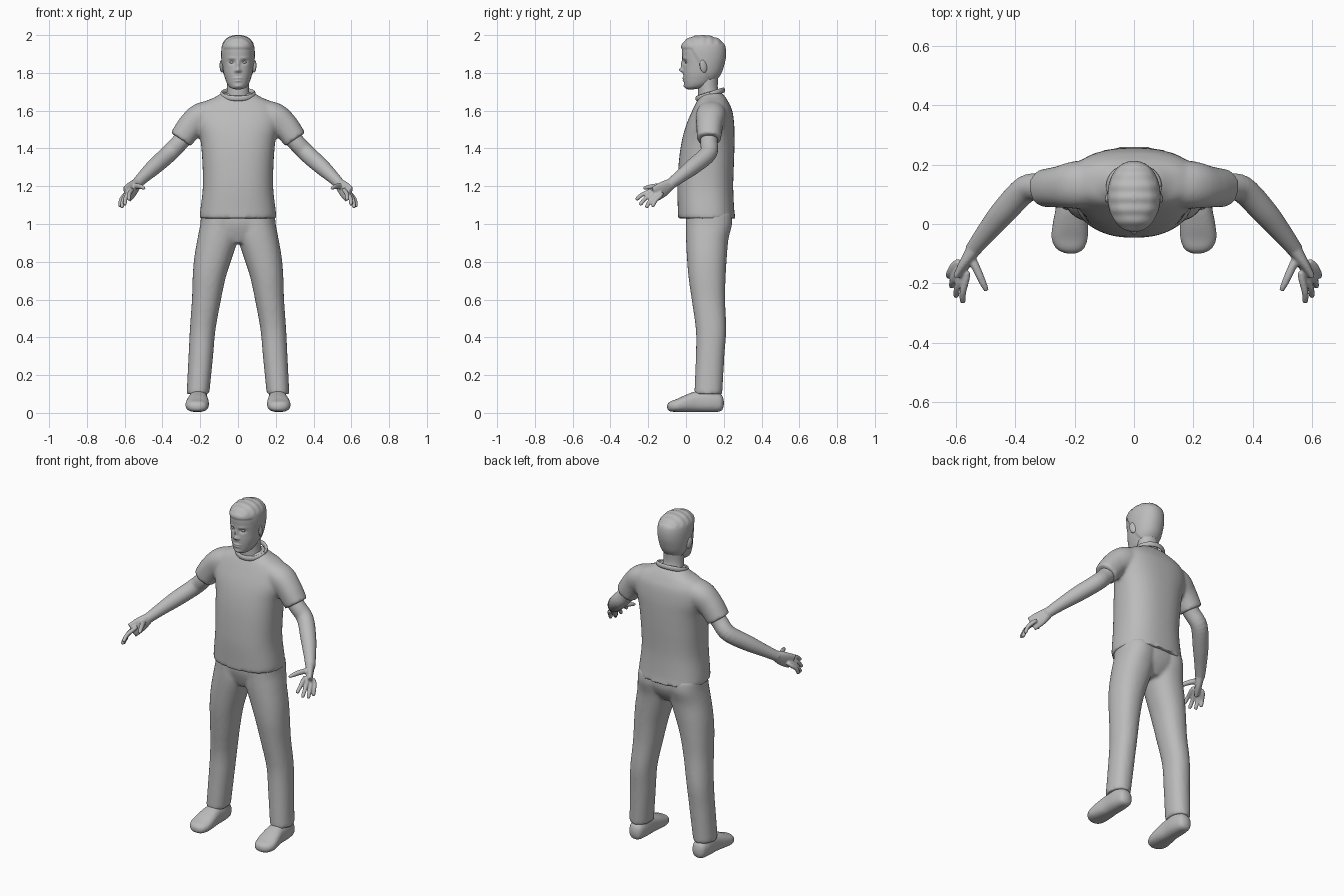
import bpy, bmesh, math
from mathutils import Vector

if "Cube" in bpy.data.objects:
    bpy.data.objects.remove(bpy.data.objects["Cube"])

X, Y, Z = Vector((1, 0, 0)), Vector((0, 1, 0)), Vector((0, 0, 1))
grey = bpy.data.materials.new("plain grey")
grey.use_nodes = True
grey.diffuse_color = (0.5, 0.5, 0.5, 1)
grey.node_tree.nodes["Principled BSDF"].inputs["Base Color"].default_value = (0.5, 0.5, 0.5, 1)


def smooth_rows(rows, steps):
    """Catmull-Rom interpolation between section rows."""
    out = []
    for i in range(len(rows) - 1):
        quad = [rows[max(i - 1, 0)], rows[i], rows[i + 1], rows[min(i + 2, len(rows) - 1)]]
        for k in range(steps):
            t = k / steps
            out.append([0.5 * (2 * b + (c - a) * t + (2 * a - 5 * b + 4 * c - d) * t * t
                               + (3 * b - a - 3 * c + d) * t ** 3) for a, b, c, d in zip(*quad)])
    out.append(list(rows[-1]))
    return out


def loft(bm, rows, u=None, v=None, ref=Z, n=32, steps=5, power=2.2, side=1):
    """Skin rows of (x, y, z, a, b); axes are fixed (u, v) or follow the path."""
    rows = smooth_rows(rows, steps)
    centres = [Vector(r[:3]) for r in rows]
    rings = []
    for i, (c, r) in enumerate(zip(centres, rows)):
        au, av = u, v
        if u is None:
            t = (centres[min(i + 1, len(rows) - 1)] - centres[max(i - 1, 0)]).normalized()
            au = (ref - t * ref.dot(t)).normalized()
            av = t.cross(au)
        ring = []
        for k in range(n):
            ang = 2 * math.pi * k / n
            co, si = math.cos(ang), math.sin(ang)
            p = c + au * r[3] * math.copysign(abs(co) ** (2 / power), co) \
                  + av * r[4] * math.copysign(abs(si) ** (2 / power), si)
            ring.append(bm.verts.new((p.x * side, p.y, p.z)))
        rings.append(ring)
    faces = [bm.faces.new(rings[0]), bm.faces.new(rings[-1])]
    for r0, r1 in zip(rings, rings[1:]):
        for k in range(n):
            faces.append(bm.faces.new((r0[k], r0[(k + 1) % n], r1[(k + 1) % n], r1[k])))
    bmesh.ops.recalc_face_normals(bm, faces=faces)


def slices(rows):
    """Level sections (z, x, half width, front y, back y) as loft rows."""
    return [(x, (f + b) / 2, z, w, (b - f) / 2) for z, x, w, f, b in rows]


def finish(bm, name, voxel=0, relax=0):
    mesh = bpy.data.meshes.new(name)
    bm.to_mesh(mesh)
    bm.free()
    obj = bpy.data.objects.new(name, mesh)
    bpy.context.collection.objects.link(obj)
    mesh.materials.append(grey)
    for poly in mesh.polygons:
        poly.use_smooth = True
    if voxel:
        rem = obj.modifiers.new("Blend", 'REMESH')
        rem.mode, rem.voxel_size, rem.use_smooth_shade = 'VOXEL', voxel, True
        sm = obj.modifiers.new("Relax", 'SMOOTH')
        sm.factor, sm.iterations = 0.5, relax
    return obj


# Shirt: body and both sleeves blended into one surface
bm = bmesh.new()
loft(bm, slices([(1.03, 0, .203, -.042, .263), (1.07, 0, .2, -.043, .256), (1.2, 0, .186, -.046, .25),
                 (1.35, 0, .19, -.036, .255), (1.45, 0, .2, -.02, .257), (1.53, 0, .22, .003, .255),
                 (1.6, 0, .215, .033, .245), (1.645, 0, .18, .055, .225), (1.67, 0, .125, .07, .21),
                 (1.695, 0, .085, .085, .19)]), X, Y, n=48, power=2.4)
for s in (1, -1):
    loft(bm, [(.1, .137, 1.6, .06, .07), (.19, .132, 1.57, .074, .08), (.25, .125, 1.52, .07, .07),
              (.303, .121, 1.447, .064, .064)], side=s)
finish(bm, "shirt", .01, 6)

# Collar band round the neck opening
bm = bmesh.new()
turns = [2 * math.pi * k / 24 for k in range(25)]
loft(bm, [(.086 * math.cos(a), .128 + .07 * math.sin(a), 1.687 + .022 * math.sin(a), .014, .008)
          for a in turns], n=12, steps=2)
finish(bm, "shirt_collar")

# Trousers: hips and both legs blended
bm = bmesh.new()
loft(bm, slices([(.9, 0, .06, .03, .19), (.95, 0, .15, .012, .225), (1.0, 0, .188, 0, .243),
                 (1.06, 0, .188, 0, .24)]), X, Y, n=40)
for s in (1, -1):
    loft(bm, slices([(.1, .212, .06, .044, .192), (.3, .197, .065, .052, .203), (.44, .187, .068, .052, .213),
                     (.6, .167, .077, .03, .207), (.72, .152, .088, .013, .21), (.82, .132, .1, .005, .216),
                     (.92, .108, .107, 0, .225), (1.0, .1, .1, 0, .244), (1.06, .095, .1, 0, .24)]),
         X, Y, side=s)
finish(bm, "trousers", .01, 5)

for s, label in ((1, "left"), (-1, "right")):
    # Shoe, lofted heel to toe, with an ankle going up into the trouser leg
    bm = bmesh.new()
    loft(bm, [(.21, .2, .052, .012, .015), (.21, .185, .054, .038, .045), (.21, .13, .06, .05, .056),
              (.211, .06, .06, .052, .056), (.214, 0, .05, .06, .046), (.217, -.05, .039, .061, .034),
              (.215, -.085, .034, .045, .026), (.212, -.1, .032, .016, .012)], X, Z, power=2.5, side=s)
    loft(bm, slices([(.05, .21, .045, .06, .18), (.16, .21, .045, .07, .175)]), X, Y, side=s)
    finish(bm, label + "_shoe", .008, 3)

    # Arm, palm and fingers blended
    bm = bmesh.new()
    loft(bm, [(.25, .122, 1.5, .048, .048), (.31, .122, 1.43, .046, .046), (.365, .117, 1.373, .046, .046),
              (.44, .04, 1.306, .043, .043), (.5, -.032, 1.25, .034, .034), (.545, -.09, 1.205, .028, .026)],
         side=s, power=2)
    across = Vector((.04, -.05, .03))
    loft(bm, [(.535, -.078, 1.215, .028, .025), (.562, -.122, 1.184, .042, .02),
              (.588, -.168, 1.157, .044, .014)], ref=across, side=s)
    tips = [(.577, -.265, 1.128), (.6, -.245, 1.1), (.615, -.212, 1.085), (.625, -.178, 1.09)]
    for i, tip in enumerate(tips):
        base = Vector((.566, -.187, 1.174)).lerp(Vector((.605, -.138, 1.147)), i / 3)
        tip = Vector(tip)
        start = base.lerp(Vector((.55, -.1, 1.2)), .3)
        bend = base.lerp(tip, .5) + Vector((.005, -.004, .006))
        loft(bm, [(*start, .011, .011), (*base, .0125, .0125), (*bend, .0115, .0115),
                  (*bend.lerp(tip, .8), .0105, .0105), (*tip, .007, .007)],
             ref=across, n=12, steps=3, power=2, side=s)
    loft(bm, [(.553, -.105, 1.2, .016, .016), (.527, -.158, 1.2, .015, .014), (.508, -.2, 1.195, .012, .012),
              (.496, -.225, 1.188, .008, .008)], n=12, power=2, side=s)
    finish(bm, label + "_arm", .005, 3)

    # Ear
    bm = bmesh.new()
    bmesh.ops.create_uvsphere(bm, u_segments=20, v_segments=12, radius=1)
    ear = finish(bm, label + "_ear")
    ear.location, ear.scale = (s * .086, .092, 1.835), (.01, .02, .034)
    ear.rotation_euler = (.2, 0, s * .35)

    # Eyeball
    bm = bmesh.new()
    bmesh.ops.create_uvsphere(bm, u_segments=16, v_segments=10, radius=1)
    eye = finish(bm, label + "_eye")
    eye.location, eye.scale = (s * .032, .005, 1.856), (.013, .011, .007)

# Neck
bm = bmesh.new()
loft(bm, slices([(1.62, 0, .075, .07, .19), (1.68, 0, .062, .064, .18), (1.73, 0, .058, .064, .168),
                 (1.82, 0, .06, .06, .175)]), X, Y, power=2)
finish(bm, "neck")

# Head, then facial forms and the raised hair
bm = bmesh.new()
loft(bm, slices([(1.713, 0, .015, .01, .04), (1.721, 0, .04, -.002, .085), (1.74, 0, .056, -.009, .13),
                 (1.77, 0, .068, -.013, .162), (1.8, 0, .076, -.015, .183), (1.84, 0, .081, -.015, .197),
                 (1.88, 0, .084, -.019, .206), (1.92, 0, .084, -.022, .207), (1.95, 0, .078, -.018, .198),
                 (1.977, 0, .058, .01, .168), (1.99, 0, .032, .045, .13), (1.995, 0, .004, .08, .1)]),
     X, Y, n=96, steps=7, power=2.15)
# Each form: x, z, width, height, how far it stands out
forms = [(0, 1.815, .011, .011, .021), (0, 1.843, .008, .022, .012), (0, 1.772, .02, .0045, .008),
         (0, 1.758, .017, .0045, .007), (0, 1.729, .02, .01, .006)]
for s in (1, -1):
    forms += [(s * .032, 1.857, .016, .011, -.012), (s * .034, 1.878, .02, .006, .004),
              (s * .014, 1.81, .006, .006, .008)]
skull = Vector((0, .09, 1.86))
for vert in bm.verts:
    x, y, z = vert.co
    if y < .07:
        for fx, fz, w, h, d in forms:
            vert.co.y -= d * math.exp(-((x - fx) / w) ** 2 - ((z - fz) / h) ** 2)
    hairline = 1.925 - max(0, min(.17, (y - .03) * 1.7))
    lift = max(0, min(1, (z - hairline) / .006))
    vert.co += (vert.co - skull).normalized() * lift * (.005 + .0015 * math.sin(y * 160) * (z > 1.95))
finish(bm, "head")
